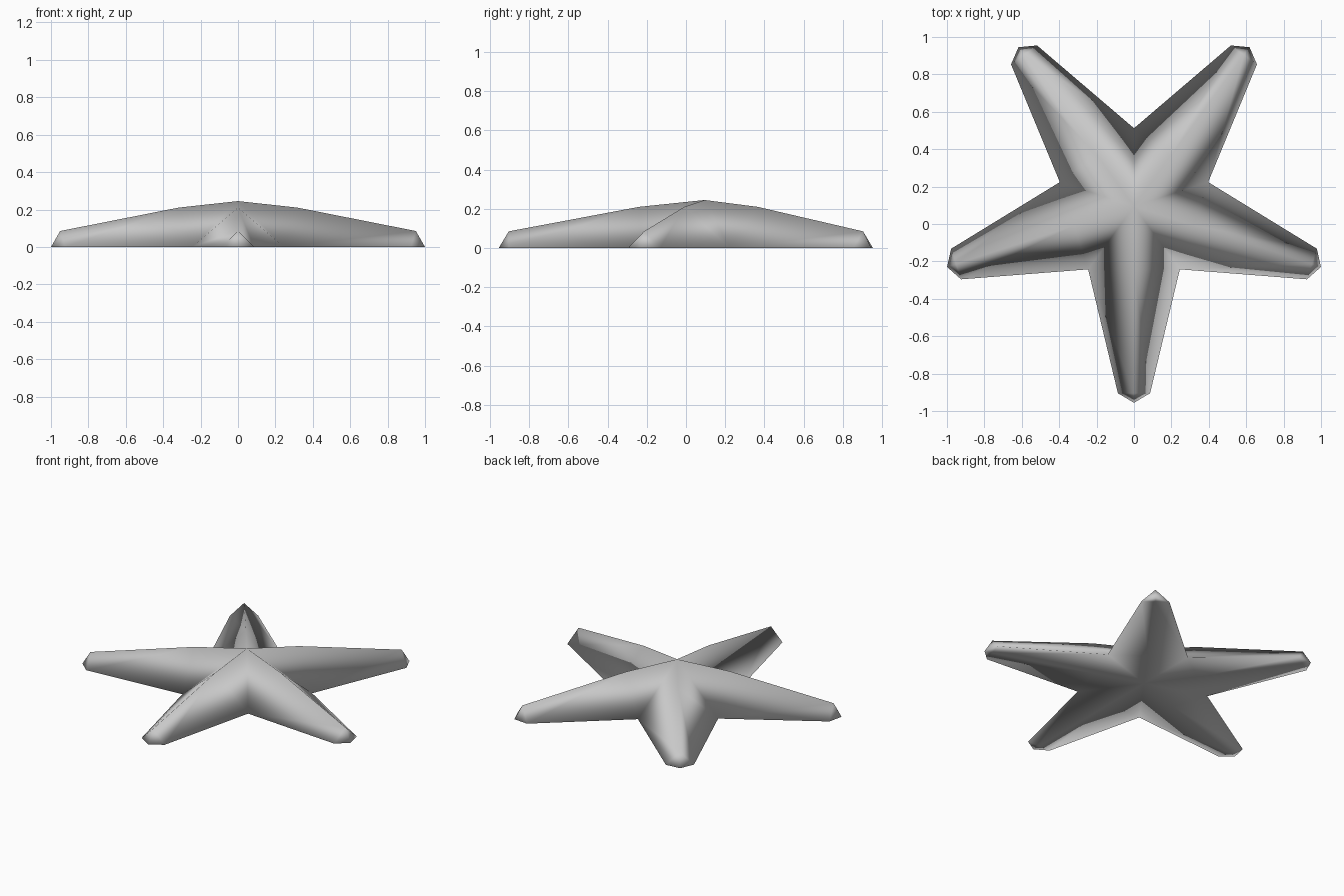
import bpy, bmesh
from math import radians
from mathutils import Matrix, Vector

if "Cube" in bpy.data.objects:
    bpy.data.objects.remove(bpy.data.objects["Cube"], do_unlink=True)

ARMS = 5
CENTRE = Vector((0, 0.095, 0))

# Single flat colour
SHADE = (0.58, 0.58, 0.58, 1)
grey = bpy.data.materials.new("mid_grey")
grey.use_nodes = True
grey.diffuse_color = SHADE
grey.node_tree.nodes["Principled BSDF"].inputs["Base Color"].default_value = SHADE

# Points of half an arm lying along +x, with the star centre at the origin
peak = Vector((0, 0, 0.245))
ridge = Vector((0.335, 0, 0.21))
end_ridge = Vector((1.0, 0, 0.085))
tip = Vector((1.051, 0, 0))
corner = Vector((1.0, 0.086, 0))
valley = Matrix.Rotation(radians(180 / ARMS), 3, "Z") @ Vector((0.417, 0, 0))
half_arm = [(peak, ridge, valley),
            (ridge, end_ridge, corner, valley),
            (end_ridge, tip, corner)]

# Mirror each half arm sideways, flatten a copy as the underside, repeat around
bm = bmesh.new()
for i in range(ARMS):
    turn = Matrix.Rotation(radians(-90 + i * 360 / ARMS), 3, "Z")
    for side in (1, -1):
        for height in (1, 0):
            for face in half_arm:
                verts = [bm.verts.new(turn @ Vector((p.x, p.y * side, p.z * height)) + CENTRE)
                         for p in face]
                outward = (side == 1) == (height == 1)
                bm.faces.new(verts if outward else verts[::-1])
bmesh.ops.remove_doubles(bm, verts=bm.verts, dist=0.001)
for face in bm.faces:
    face.smooth = True

mesh = bpy.data.meshes.new("star_body")
bm.to_mesh(mesh)
bm.free()
mesh.materials.append(grey)
star = bpy.data.objects.new("star_body", mesh)
bpy.context.collection.objects.link(star)
